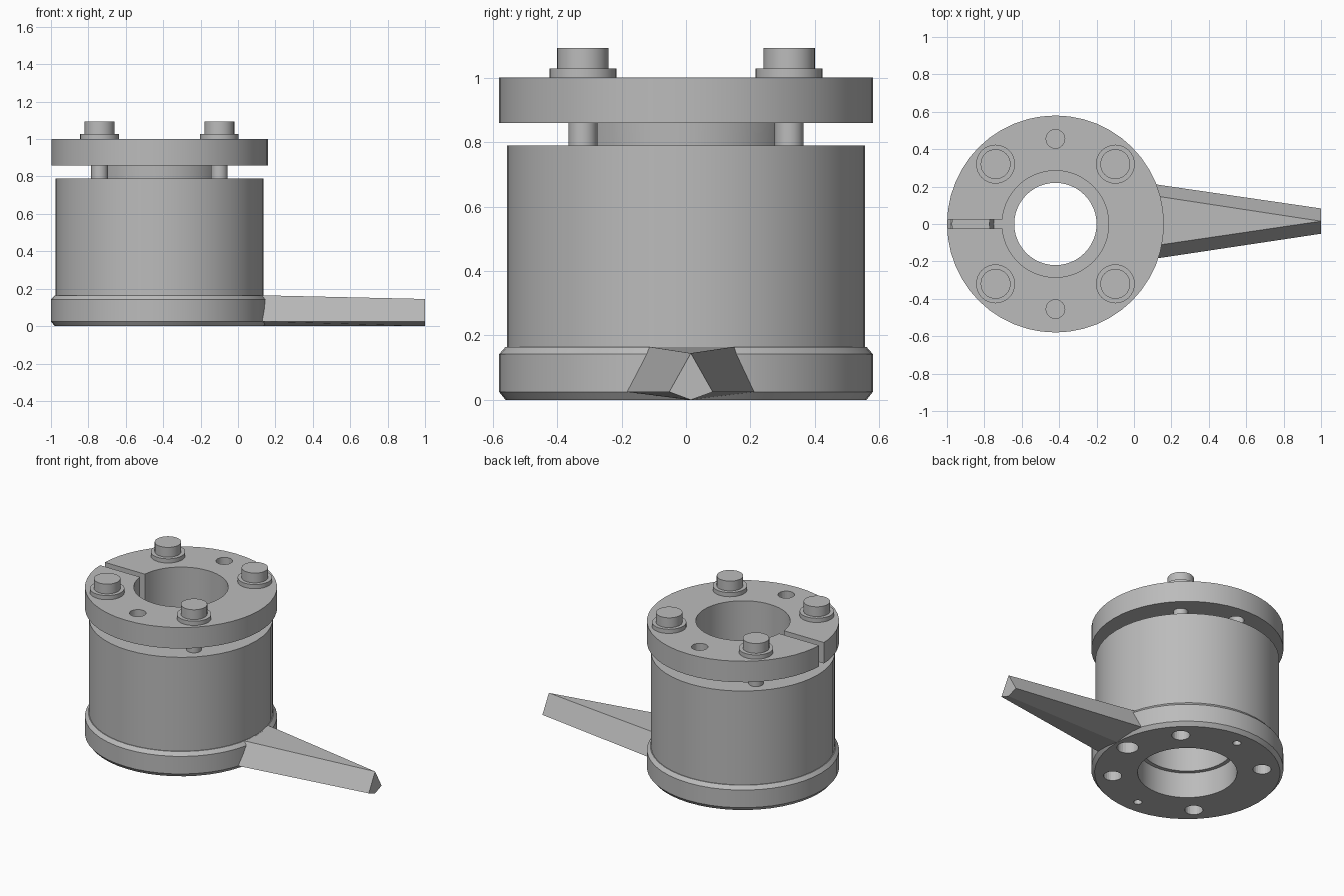
import bpy, bmesh, math
from mathutils import Vector

if "Cube" in bpy.data.objects:
    bpy.data.objects.remove(bpy.data.objects["Cube"])

CX = -0.42          # axis of the round hub
SEG = 48
metal = bpy.data.materials.new("grey_metal")
metal.diffuse_color = (0.5, 0.5, 0.5, 1)
metal.use_nodes = True
metal.node_tree.nodes["Principled BSDF"].inputs["Base Color"].default_value = metal.diffuse_color


def finish(name, bm, smooth=True):
    bmesh.ops.recalc_face_normals(bm, faces=bm.faces)
    me = bpy.data.meshes.new(name)
    bm.to_mesh(me)
    bm.free()
    ob = bpy.data.objects.new(name, me)
    bpy.context.collection.objects.link(ob)
    me.materials.append(metal)
    if smooth:
        shade(ob)
    return ob


def shade(ob):
    bpy.ops.object.select_all(action='DESELECT')
    ob.select_set(True)
    bpy.context.view_layer.objects.active = ob
    bpy.ops.object.shade_smooth_by_angle(angle=math.radians(25))


def ring(name, profile, seg=SEG):
    """Revolve a closed (radius, z) profile around the hub axis."""
    bm = bmesh.new()
    loops = []
    for i in range(seg):
        a = 2 * math.pi * i / seg
        loops.append([bm.verts.new((CX + r * math.cos(a), r * math.sin(a), z))
                      for r, z in profile])
    n = len(profile)
    for i in range(seg):
        p, q = loops[i], loops[(i + 1) % seg]
        for j in range(n):
            k = (j + 1) % n
            bm.faces.new((p[j], q[j], q[k], p[k]))
    return finish(name, bm)


def add_cyl(bm, x, y, r, z0, z1, seg=24):
    res = bmesh.ops.create_cone(bm, cap_ends=True, segments=seg, radius1=r,
                                radius2=r, depth=z1 - z0)
    bmesh.ops.translate(bm, verts=res["verts"],
                        vec=Vector((CX + x, y, (z0 + z1) / 2)))


def cut(ob, bm):
    """Subtract the cutter mesh and remove the cutter."""
    cutter = finish("cutter", bm, False)
    cutter.hide_render = True
    mod = ob.modifiers.new("cut", 'BOOLEAN')
    mod.operation = 'DIFFERENCE'
    mod.solver = 'EXACT'
    mod.object = cutter
    bpy.ops.object.select_all(action='DESELECT')
    ob.select_set(True)
    bpy.context.view_layer.objects.active = ob
    bpy.ops.object.modifier_apply(modifier=mod.name)
    bpy.data.objects.remove(cutter, do_unlink=True)
    shade(ob)


BOLTS = [(sx * 0.32, sy * 0.32) for sx in (-1, 1) for sy in (-1, 1)]

# Hub body: chamfered base, barrel, stepped bore with an inner lip
hub = ring("hub_body", [
    (0.3, 0), (0.56, 0), (0.58, 0.025), (0.58, 0.142), (0.56, 0.165),
    (0.555, 0.165), (0.555, 0.79), (0.352, 0.79), (0.33, 0.45), (0.22, 0.45),
    (0.22, 0.36), (0.275, 0.36), (0.275, 0.17), (0.3, 0.17)])
bm = bmesh.new()
for x, y in BOLTS:
    add_cyl(bm, x, y, 0.055, -0.1, 0.2)
add_cyl(bm, 0.47, 0, 0.065, -0.1, 0.12)
for s in (-1, 1):
    add_cyl(bm, 0, s * 0.465, 0.025, -0.1, 0.15, 16)
cut(hub, bm)

# Split bushing: flange with tapered sleeve
bushing = ring("split_bushing", [
    (0.285, 0.452), (0.326, 0.452), (0.352, 0.86), (0.58, 0.86),
    (0.58, 1.0), (0.285, 1.0)])
bm = bmesh.new()
res = bmesh.ops.create_cube(bm, size=1)
for v in res["verts"]:
    v.co = Vector((CX - 0.45 + v.co.x * 0.5, v.co.y * 0.05, 0.75 + v.co.z * 0.8))
for s in (-1, 1):
    add_cyl(bm, 0, s * 0.455, 0.05, 0.82, 1.1)
cut(bushing, bm)

# Bolts with washers
for i, (x, y) in enumerate(BOLTS):
    for part, r, z0, z1 in (("bolt_head", 0.08, 1.028, 1.093),
                            ("washer", 0.104, 1.0, 1.028),
                            ("bolt_shaft", 0.045, 0.75, 0.9)):
        bm = bmesh.new()
        add_cyl(bm, x, y, r, z0, z1, 32)
        finish(f"{part}_{i + 1}", bm)

# Tapered pointer arm
bm = bmesh.new()
X0, X1 = 0.115, 1.0
root = [bm.verts.new((X0, y, z)) for y, z in
        ((0.01, 0), (0.212, 0.025), (0.15, 0.165), (-0.115, 0.165), (-0.185, 0.025))]
tip = [bm.verts.new((X1, y, z)) for y, z in
       ((0.015, 0), (0.083, 0.025), (0.015, 0.145), (-0.052, 0.025))]
bm.faces.new(root)
bm.faces.new(tip)
bm.faces.new((root[0], root[1], tip[1], tip[0]))
bm.faces.new((root[1], root[2], tip[2], tip[1]))
bm.faces.new((root[2], root[3], tip[2]))
bm.faces.new((root[3], root[4], tip[3], tip[2]))
bm.faces.new((root[4], root[0], tip[0], tip[3]))
finish("pointer_arm", bm, False)
